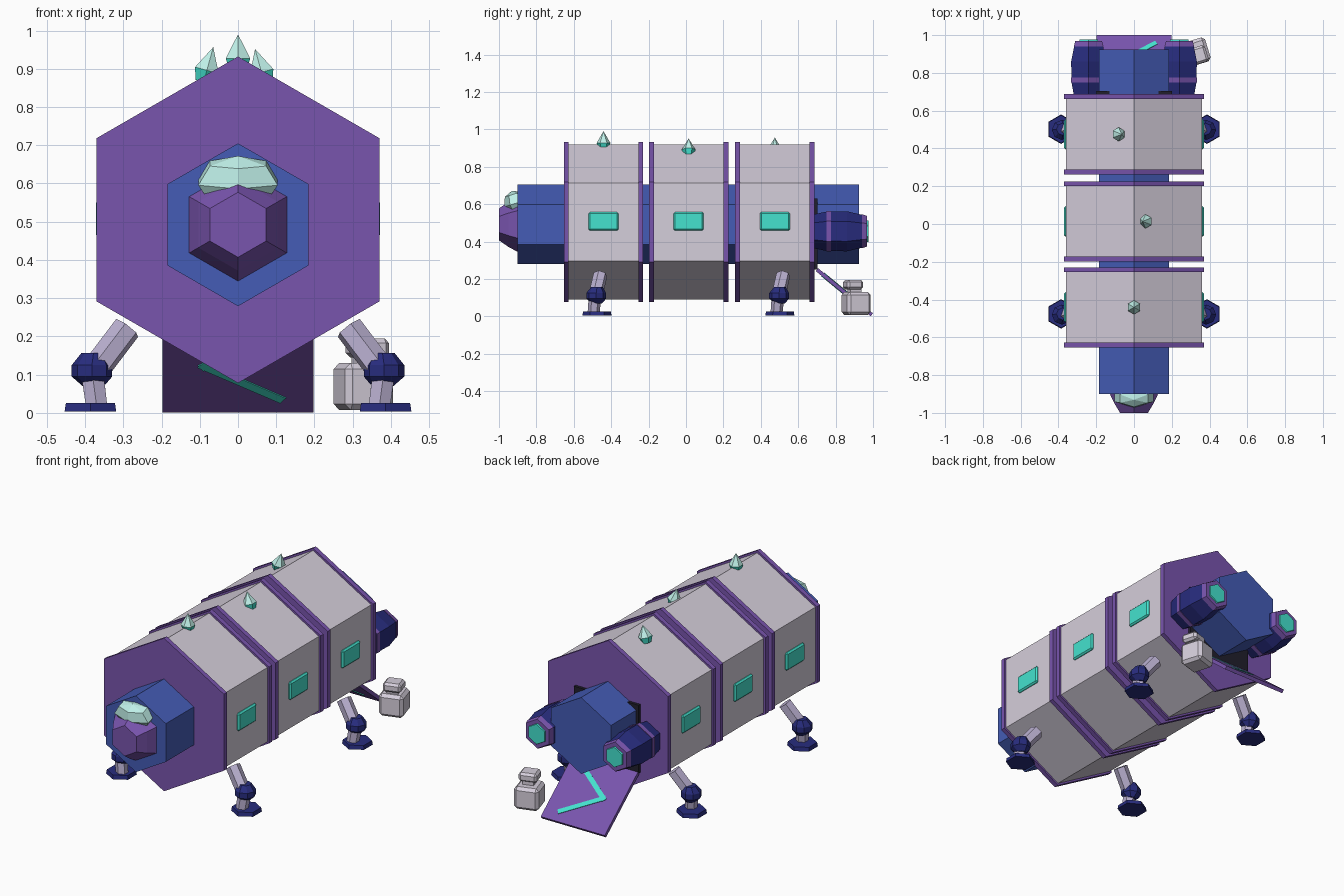
import bpy, bmesh, math
from mathutils import Vector, Matrix

if "Cube" in bpy.data.objects:
    bpy.data.objects.remove(bpy.data.objects["Cube"])

def srgb(r, g, b):
    return tuple((c / 255) ** 2.2 for c in (r, g, b)) + (1,)

def mat(name, *rgb):
    m = bpy.data.materials.new(name)
    m.diffuse_color = srgb(*rgb)
    m.use_nodes = True
    m.node_tree.nodes["Principled BSDF"].inputs["Base Color"].default_value = m.diffuse_color
    return m

PURPLE = mat("purple", 120, 85, 172)
BLUE = mat("blue", 70, 92, 180)
NAVY = mat("navy", 44, 48, 125)
TEAL = mat("teal", 70, 225, 205)
ICE = mat("ice", 190, 240, 232)
HULL = mat("hull", 212, 205, 218)
STRUT = mat("strut", 185, 175, 208)
DARK = mat("dark", 38, 36, 48)

def finish(bm, name, m, matrix=None):
    if matrix is not None:
        bm.transform(matrix)
    bmesh.ops.recalc_face_normals(bm, faces=bm.faces)
    me = bpy.data.meshes.new(name)
    bm.to_mesh(me)
    bm.free()
    me.materials.append(m)
    ob = bpy.data.objects.new(name, me)
    bpy.context.collection.objects.link(ob)
    return ob

def loft(name, m, stations, sides=6):
    """Polygonal tube through (point, radius) stations, first corner pointing up."""
    bm = bmesh.new()
    pts = [Vector(p) for p, r in stations]
    d = (pts[-1] - pts[0]).normalized()
    ref = Vector((0, 0, 1)) if abs(d.z) < 0.9 else Vector((0, 1, 0))
    u = (ref - d * ref.dot(d)).normalized()
    v = d.cross(u)
    rings = []
    for p, (_, r) in zip(pts, stations):
        angles = [2 * math.pi * i / sides for i in range(sides)]
        n = [p] if r == 0 else [p + r * (u * math.cos(a) + v * math.sin(a)) for a in angles]
        rings.append([bm.verts.new(q) for q in n])
    for a, b in zip(rings, rings[1:]):
        for i in range(sides):
            j = (i + 1) % sides
            if len(b) == 1:
                bm.faces.new((a[i], a[j], b[0]))
            else:
                bm.faces.new((a[i], a[j], b[j], b[i]))
    for r in (rings[0], rings[-1]):
        if len(r) > 2:
            bm.faces.new(r)
    return finish(bm, name, m)

def along_y(name, m, x, z, profile):
    return loft(name, m, [((x, y, z), r) for y, r in profile])

def box(name, m, center, size, rot=None, bevel=0):
    bm = bmesh.new()
    bmesh.ops.create_cube(bm, size=1)
    bm.transform(Matrix.Diagonal((*size, 1)))
    if bevel:
        bmesh.ops.bevel(bm, geom=bm.edges[:], offset=bevel, segments=1, affect='EDGES')
    return finish(bm, name, m, Matrix.Translation(center) @ (rot or Matrix.Identity(4)))

# Central core running through all modules
along_y("core", BLUE, 0, 0.492, [(-0.9, 0.213), (0.925, 0.213)])

# Nose cone and cockpit glass
along_y("nose", PURPLE, 0, 0.492, [(-0.895, 0.15), (-0.95, 0.15 * 0.8), (-1.0, 0.085)])
bm = bmesh.new()
bmesh.ops.create_uvsphere(bm, u_segments=6, v_segments=4, radius=1)
finish(bm, "cockpit_glass", ICE, Matrix.Translation((0, -0.91, 0.605))
       @ Matrix.Rotation(0.3, 4, 'X') @ Matrix.Diagonal((0.12, 0.065, 0.07, 1)))

# Three hull modules: body, end flanges, windows, roof crystal
for k, (yc, cx, base, tilt) in enumerate(((-0.441, 0, 0.895, 0), (0.014, 0.07, 0.86, -0.27),
                                          (0.475, -0.09, 0.865, 0.27))):
    along_y(f"module_{k}", HULL, 0, 0.505, [(yc - 0.2, 0.415), (yc + 0.2, 0.415)])
    for s in (-1, 1):
        along_y(f"flange_{k}", PURPLE, 0, 0.505,
                [(yc + s * 0.186, 0.427), (yc + s * 0.212, 0.427)])
        box(f"window_{k}", TEAL, (s * 0.361, yc, 0.508), (0.02, 0.16, 0.1), bevel=0.008)
    up = Vector((math.sin(tilt), 0, math.cos(tilt)))
    p = Vector((cx, yc, base))
    loft(f"crystal_base_{k}", TEAL, [(p, 0.025), (p + up * 0.032, 0.037)])
    loft(f"crystal_tip_{k}", ICE, [(p + up * 0.032, 0.037), (p + up * 0.095, 0)])

# Side engines
for s in (-1, 1):
    x, z = s * 0.24, 0.455
    along_y("engine", NAVY, x, z, [(0.68, 0.09), (0.75, 0.105), (0.86, 0.107), (0.955, 0.085)])
    along_y("engine_band", PURPLE, x, z, [(0.75, 0.108), (0.775, 0.109)])
    along_y("engine_rim", PURPLE, x, z, [(0.94, 0.091), (0.968, 0.082)])
    along_y("engine_glow", TEAL, x, z, [(0.96, 0.06), (0.976, 0.056)])

# Rear doorway and ramp with chevron stripes
box("doorway", DARK, (0, 0.692, 0.44), (0.4, 0.022, 0.38))
slope = Matrix.Rotation(-math.atan2(0.241, 0.293), 4, 'X')
mid = Vector((0, 0.8465, 0.1295))
box("ramp", PURPLE, mid, (0.395, 0.38, 0.02), slope)
for s in (-1, 1):
    turn = Matrix.Rotation(s * math.radians(34), 4, 'Z')
    off = slope @ Vector((0.01, s * 0.066, 0))
    box("ramp_stripe", TEAL, mid + off, (0.26, 0.026, 0.026), slope @ turn)

# Four landing legs
for sx in (-1, 1):
    for y in (-0.476, 0.502):
        P = lambda x, dy, z: Vector((sx * x, y + dy, z))
        loft("foot", NAVY, [(P(0.386, 0, 0.004), 0.078), (P(0.386, 0, 0.026), 0.074)])
        loft("upper_strut", STRUT, [(P(0.29, 0.018, 0.222), 0.038), (P(0.375, -0.008, 0.11), 0.038)])
        loft("lower_strut", STRUT, [(P(0.382, -0.01, 0.11), 0.034), (P(0.37, -0.018, 0.02), 0.032)])
        loft("ankle", NAVY, [(P(0.378, 0, 0.068), 0.026), (P(0.382, -0.004, 0.095), 0.053),
                             (P(0.382, -0.004, 0.125), 0.053), (P(0.378, 0, 0.156), 0.032)], 8)

# Small helper robot beside the ramp
spin = Matrix.Rotation(math.radians(17), 4, 'Z')
box("robot_body", HULL, (0.328, 0.91, 0.069), (0.132, 0.132, 0.124), spin, 0.016)
box("robot_neck", HULL, (0.334, 0.9, 0.135), (0.06, 0.06, 0.03), spin)
box("robot_head", HULL, (0.338, 0.893, 0.17), (0.098, 0.09, 0.05), spin, 0.012)
